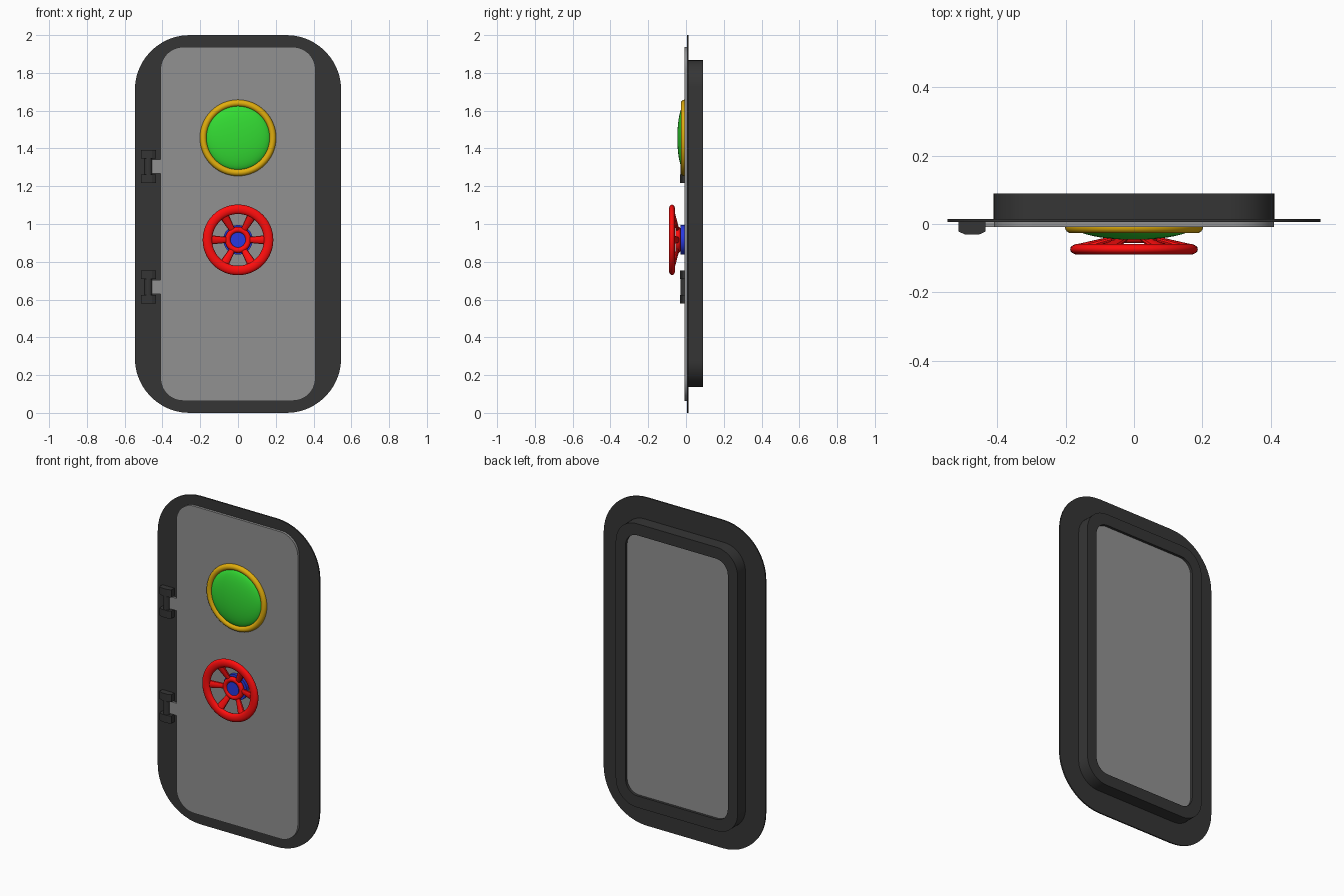
import bpy, bmesh, math
from mathutils import Matrix, Vector

if "Cube" in bpy.data.objects:
    bpy.data.objects.remove(bpy.data.objects["Cube"])


def material(name, rgb):
    m = bpy.data.materials.new(name)
    m.diffuse_color = (*rgb, 1)
    m.use_nodes = True
    m.node_tree.nodes["Principled BSDF"].inputs["Base Color"].default_value = m.diffuse_color
    return m


DARK = material("dark_metal", (0.036, 0.036, 0.036))
GREY = material("door_grey", (0.285, 0.285, 0.285))
RED = material("red_paint", (1.0, 0.004, 0.004))
GREEN = material("green_glass", (0.033, 0.71, 0.033))
GOLD = material("gold_trim", (0.75, 0.42, 0.004))
BLUE = material("blue_paint", (0.02, 0.04, 0.75))


def finish(name, bm, mat, smooth=True):
    bmesh.ops.recalc_face_normals(bm, faces=bm.faces)
    me = bpy.data.meshes.new(name)
    bm.to_mesh(me)
    bm.free()
    ob = bpy.data.objects.new(name, me)
    bpy.context.collection.objects.link(ob)
    me.materials.append(mat)
    if smooth:
        bpy.ops.object.select_all(action='DESELECT')
        ob.select_set(True)
        bpy.context.view_layer.objects.active = ob
        bpy.ops.object.shade_smooth_by_angle(angle=math.radians(35))
    return ob


def outline(hw, z0, z1, r, n=12):
    """Rounded rectangle in the xz plane."""
    pts = []
    corners = [(hw - r, z1 - r), (r - hw, z1 - r), (r - hw, z0 + r), (hw - r, z0 + r)]
    for q, (cx, cz) in enumerate(corners):
        for i in range(n + 1):
            a = math.pi / 2 * (q + i / n)
            pts.append((cx + r * math.cos(a), cz + r * math.sin(a)))
    return pts


def slab(name, outer, y0, y1, mat, inner=None):
    """Rounded plate, or a rounded ring when an inner outline is given."""
    bm = bmesh.new()

    def loop(pts, y):
        return [bm.verts.new((x, y, z)) for x, z in pts]

    def bridge(a, b):
        n = len(a)
        for i in range(n):
            j = (i + 1) % n
            bm.faces.new((a[i], a[j], b[j], b[i]))

    a, b = loop(outer, y0), loop(outer, y1)
    bridge(a, b)
    if inner:
        c, d = loop(inner, y0), loop(inner, y1)
        bridge(c, d)
        bridge(a, c)
        bridge(b, d)
    else:
        bm.faces.new(a)
        bm.faces.new(b)
    return finish(name, bm, mat)


def lathe(name, profile, z, mat, n=48, closed=False):
    """Spin (radius, y) points round a y axis at height z."""
    bm = bmesh.new()
    vs = [bm.verts.new((r, y, 0)) for r, y in profile]
    pairs = list(zip(vs, vs[1:])) + ([(vs[-1], vs[0])] if closed else [])
    edges = [bm.edges.new(p) for p in pairs]
    bmesh.ops.spin(bm, geom=vs + edges, axis=(0, 1, 0), cent=(0, 0, 0),
                   angle=math.tau, steps=n, use_duplicate=False)
    bmesh.ops.remove_doubles(bm, verts=bm.verts, dist=1e-5)
    bmesh.ops.translate(bm, verts=bm.verts, vec=(0, 0, z))
    return finish(name, bm, mat)


def ellipse(cr, cy, a, b, n=16):
    return [(cr + a * math.cos(math.tau * i / n), cy + b * math.sin(math.tau * i / n))
            for i in range(n)]


def prism(name, pts, z0, z1, mat):
    """Extrude an (x, y) profile upwards."""
    bm = bmesh.new()
    f = bm.faces.new([bm.verts.new((x, y, z0)) for x, y in pts])
    top = bmesh.ops.extrude_face_region(bm, geom=[f])["geom"]
    bmesh.ops.translate(bm, vec=(0, 0, z1 - z0),
                        verts=[v for v in top if isinstance(v, bmesh.types.BMVert)])
    return finish(name, bm, mat, smooth=False)


# Frame, rear collar and door
opening = outline(0.345, 0.208, 1.797, 0.08)
slab("frame_plate", outline(0.546, 0, 2, 0.29), 0.006, 0.014, DARK, opening)
slab("rear_collar", outline(0.411, 0.137, 1.867, 0.14), 0.014, 0.09, DARK, opening)
slab("door_panel", outline(0.41, 0.064, 1.937, 0.12), -0.009, 0.006, GREY)
slab("door_core", opening, 0.006, 0.074, GREY)

# Porthole
PZ = 1.456
lathe("porthole_rim", ellipse(0.184, -0.009, 0.018, 0.018), PZ, GOLD, 64, True)
dome = [(0.172 * math.cos(t), -0.008 - 0.038 * math.sin(t))
        for t in [math.pi / 2 * i / 12 for i in range(12)]] + [(0, -0.046)]
lathe("porthole_glass", dome, PZ, GREEN, 64)

# Hand wheel
WZ = 0.916
lathe("wheel_base", [(0.078, -0.009), (0.078, -0.028), (0.04, -0.028),
                     (0.04, -0.05), (0, -0.05)], WZ, BLUE)
lathe("wheel_rim", ellipse(0.162, -0.074, 0.025, 0.016), WZ, RED, 64, True)
lathe("wheel_hub", ellipse(0.054, -0.042, 0.015, 0.014), WZ, RED, 48, True)
for k in range(6):
    bm = bmesh.new()
    p, q = Vector((0.055, -0.042, 0)), Vector((0.16, -0.072, 0))
    d = q - p
    bmesh.ops.create_cone(bm, cap_ends=True, segments=12, radius1=0.015, radius2=0.026,
                          depth=d.length)
    bmesh.ops.scale(bm, vec=(0.55, 1, 1), verts=bm.verts)
    side = Vector((0, 0, 1))
    rot = Matrix((side.cross(d).normalized(), side, d.normalized())).transposed()
    # the wide axis of each spoke lies in the wheel plane
    place = Matrix.Translation((p + q) / 2) @ rot.to_4x4()
    turn = Matrix.Rotation(math.tau * k / 6, 4, 'Y')
    bmesh.ops.transform(bm, verts=bm.verts,
                        matrix=Matrix.Translation((0, 0, WZ)) @ turn @ place)
    finish(f"wheel_spoke_{k + 1}", bm, RED)

# Hinges
block = [(-0.514, 0.014), (-0.514, -0.022), (-0.494, -0.031),
         (-0.454, -0.031), (-0.434, -0.022), (-0.434, 0.014)]
pin = [(-0.474 + 0.02 * math.cos(math.tau * i / 12), -0.008 + 0.02 * math.sin(math.tau * i / 12))
       for i in range(12)]
tab = [(-0.465, 0.004), (-0.465, -0.009), (-0.40, -0.009), (-0.40, 0.004)]
for label, z in (("upper", 1.305), ("lower", 0.666)):
    prism(f"{label}_hinge_bottom_block", block, z - 0.088, z - 0.042, DARK)
    prism(f"{label}_hinge_top_block", block, z + 0.042, z + 0.088, DARK)
    prism(f"{label}_hinge_pin", pin, z - 0.05, z + 0.05, DARK)
    prism(f"{label}_hinge_tab", tab, z - 0.037, z + 0.037, GREY)
